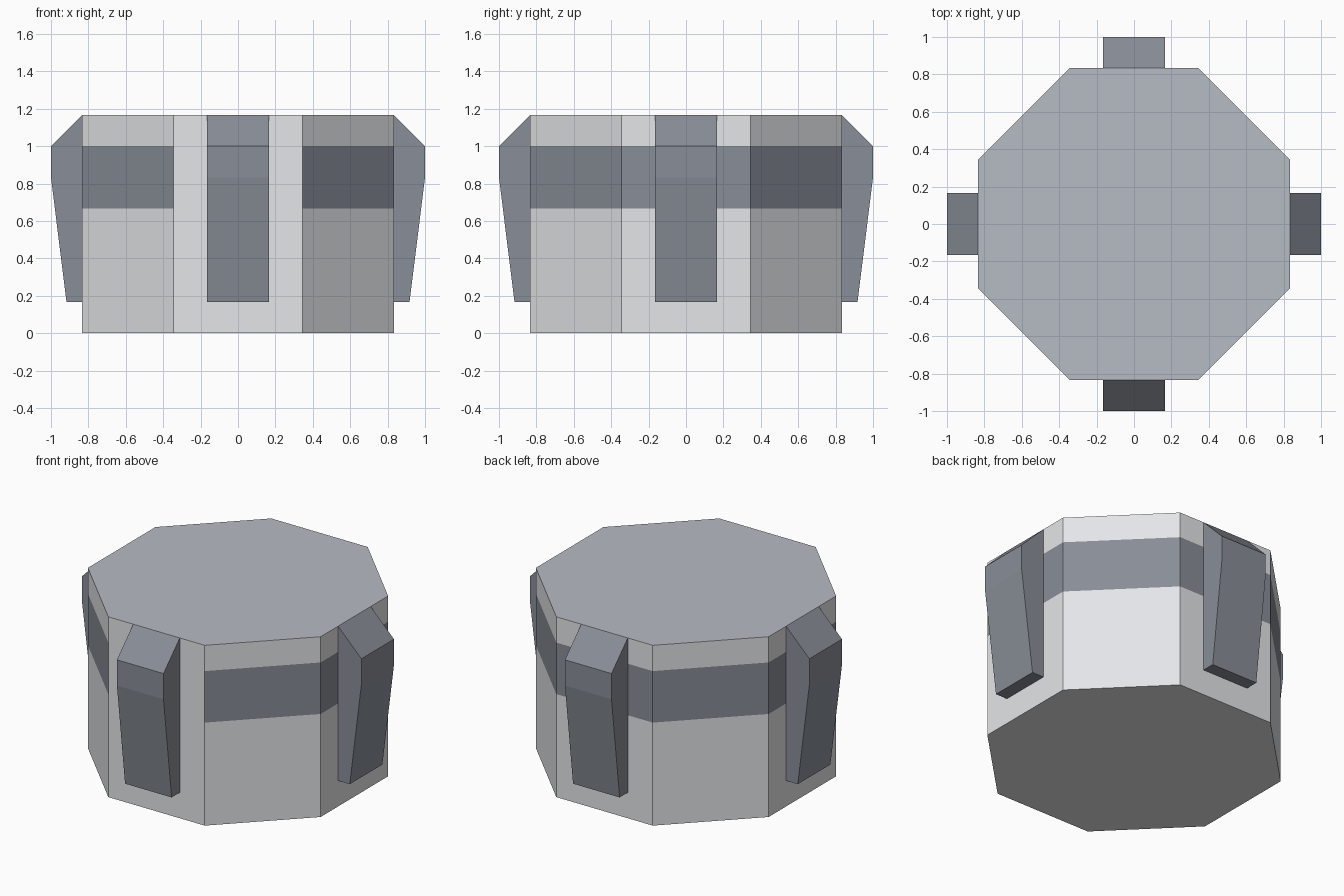
import bpy, bmesh, math
from mathutils import Matrix

if "Cube" in bpy.data.objects:
    bpy.data.objects.remove(bpy.data.objects["Cube"])

APOTHEM, TOP = 5 / 6, 7 / 6
RADIUS = APOTHEM / math.cos(math.pi / 8)


def material(name, rgb):
    m = bpy.data.materials.new(name)
    m.diffuse_color = (*rgb, 1)
    m.use_nodes = True
    m.node_tree.nodes["Principled BSDF"].inputs["Base Color"].default_value = m.diffuse_color
    return m


LIGHT = material("light_grey", (0.78, 0.79, 0.81))
LID = material("lid_grey", (0.47, 0.50, 0.55))
DARK = material("dark_grey", (0.25, 0.27, 0.31))


def finish(bm, name, mats):
    bmesh.ops.recalc_face_normals(bm, faces=bm.faces)
    mesh = bpy.data.meshes.new(name)
    bm.to_mesh(mesh)
    bm.free()
    for m in mats:
        mesh.materials.append(m)
    obj = bpy.data.objects.new(name, mesh)
    bpy.context.collection.objects.link(obj)
    return obj


# Octagonal drum, with a flush dark band on every side but the front
bm = bmesh.new()
rings = []
for z in (0, 2 / 3, 1, TOP):
    rings.append([bm.verts.new((RADIUS * math.cos(a), RADIUS * math.sin(a), z))
                  for a in (math.pi / 8 + i * math.pi / 4 for i in range(8))])
for level, (low, high) in enumerate(zip(rings, rings[1:])):
    for i in range(8):
        j = (i + 1) % 8
        face = bm.faces.new((low[i], low[j], high[j], high[i]))
        is_front = i == 5
        face.material_index = 2 if level == 1 and not is_front else 0
bm.faces.new(rings[0][::-1])
bm.faces.new(rings[-1]).material_index = 1
finish(bm, "drum", (LIGHT, LID, DARK))

# Four tapered side clamps, extruded from one profile
PROFILE = [(APOTHEM, TOP), (1, 1), (1, APOTHEM), (0.917, 1 / 6), (APOTHEM, 1 / 6)]
for k, side in enumerate(("right", "back", "left", "front")):
    bm = bmesh.new()
    face = bm.faces.new([bm.verts.new((x, -1 / 6, z)) for x, z in PROFILE])
    ext = bmesh.ops.extrude_face_region(bm, geom=[face])
    new = [g for g in ext["geom"] if isinstance(g, bmesh.types.BMVert)]
    bmesh.ops.translate(bm, verts=new, vec=(0, 1 / 3, 0))
    # extrusion of a lone face keeps the start cap, so the prism is closed
    bm.transform(Matrix.Rotation(k * math.pi / 2, 4, "Z"))
    finish(bm, side + "_clamp", (DARK,))
